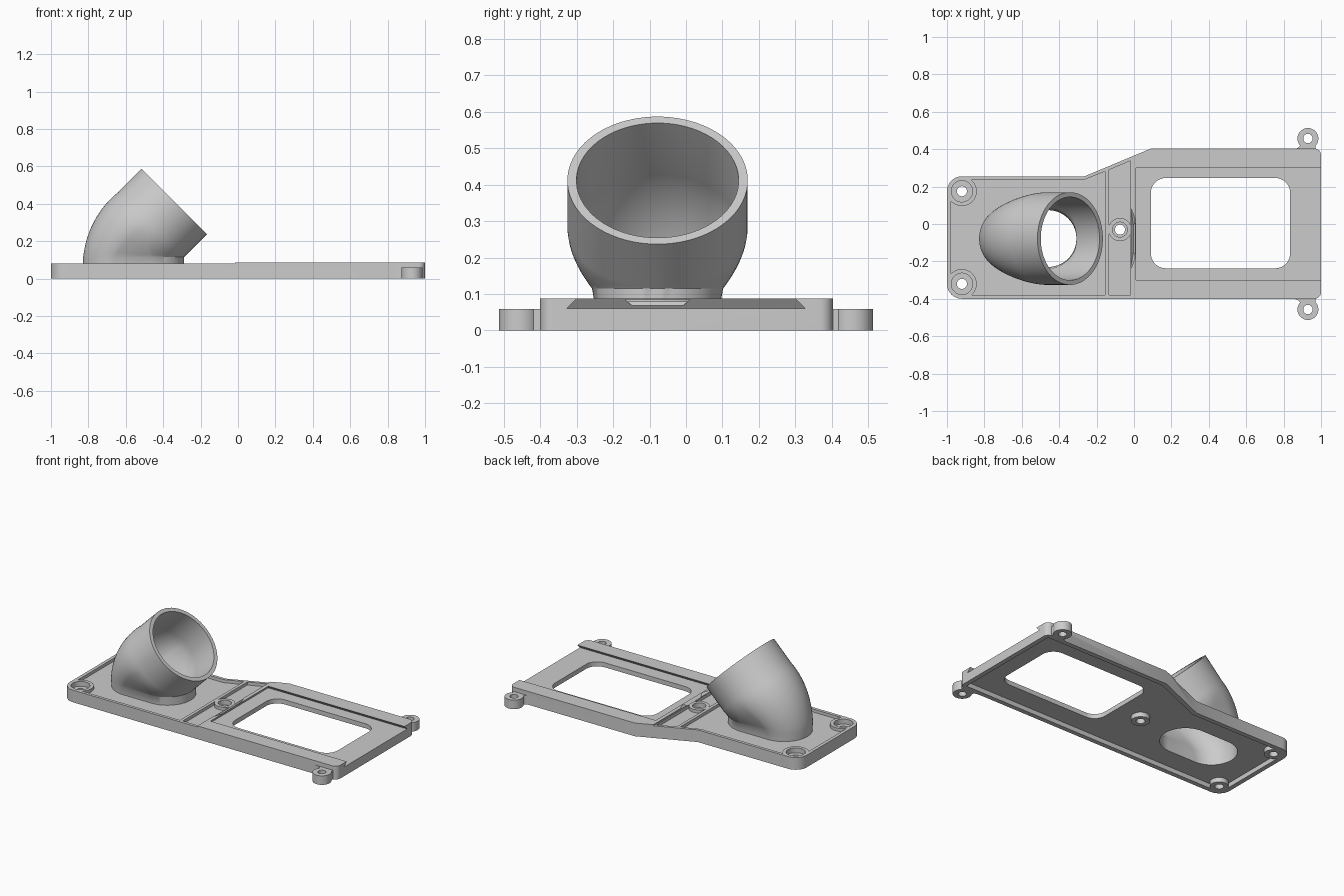
import bpy, bmesh, math
from mathutils import Vector

cube = bpy.data.objects.get("Cube")
if cube:
    bpy.data.objects.remove(cube, do_unlink=True)

grey = bpy.data.materials.new("plain_grey")
grey.use_nodes = True
grey.diffuse_color = (0.6, 0.6, 0.6, 1)
grey.node_tree.nodes["Principled BSDF"].inputs["Base Color"].default_value = (0.6, 0.6, 0.6, 1)


def loft(name, rings, closed=False):
    """Skin matching rings; cap the ends or join last to first."""
    bm = bmesh.new()
    rows = [[bm.verts.new(p) for p in ring] for ring in rings]
    pairs = list(zip(rows, rows[1:]))
    if closed:
        pairs.append((rows[-1], rows[0]))
    else:
        bm.faces.new(rows[0])
        bm.faces.new(rows[-1])
    for a, b in pairs:
        for i in range(len(a)):
            j = (i + 1) % len(a)
            bm.faces.new((a[i], a[j], b[j], b[i]))
    bmesh.ops.recalc_face_normals(bm, faces=bm.faces)
    mesh = bpy.data.meshes.new(name)
    bm.to_mesh(mesh)
    bm.free()
    obj = bpy.data.objects.new(name, mesh)
    mesh.materials.append(grey)
    bpy.context.collection.objects.link(obj)
    return obj


def prism(name, outline, z0, z1):
    return loft(name, [[(x, y, z) for x, y in outline] for z in (z0, z1)])


def rounded(corners, steps=8):
    """Fillet each (x, y, radius) corner of a polygon."""
    out = []
    for i, (x, y, r) in enumerate(corners):
        p = Vector((x, y))
        if r <= 0:
            out.append((x, y))
            continue
        a = (Vector(corners[i - 1][:2]) - p).normalized()
        b = (Vector(corners[(i + 1) % len(corners)][:2]) - p).normalized()
        half = a.angle(b) / 2
        centre = p + (a + b).normalized() * r / math.sin(half)
        va = p + a * r / math.tan(half) - centre
        vb = p + b * r / math.tan(half) - centre
        sweep = math.pi - 2 * half
        for k in range(steps + 1):
            t = sweep * k / steps
            spoke = (va * math.sin(sweep - t) + vb * math.sin(t)) / math.sin(sweep)
            out.append(tuple(centre + spoke))
    return out


def inset(corners, d):
    """Offset a counter-clockwise polygon inwards."""
    out = []
    for i, (x, y, r) in enumerate(corners):
        p = Vector((x, y))
        e1 = (p - Vector(corners[i - 1][:2])).normalized()
        e2 = (Vector(corners[(i + 1) % len(corners)][:2]) - p).normalized()
        n1, n2 = Vector((-e1.y, e1.x)), Vector((-e2.y, e2.x))
        q = p + (n1 + n2) * d / (1 + n1.dot(n2))
        out.append((q.x, q.y, max(r - d, 0)))
    return out


def box(x0, x1, y0, y1, r=0):
    return rounded([(x0, y0, r), (x1, y0, r), (x1, y1, r), (x0, y1, r)])


def stadium(cx, cy, s, w, n=64):
    """Two half circles of radius w, their centres s either side of cx."""
    angles = [2 * math.pi * (i + 0.5) / n for i in range(n)]
    return [(cx + math.copysign(s, math.cos(a)) + w * math.cos(a),
             cy + w * math.sin(a)) for a in angles]


def disc(x, y, r):
    return stadium(x, y, 0, r, 40)


def combine(target, tool, operation="DIFFERENCE"):
    mod = target.modifiers.new("combine", "BOOLEAN")
    mod.operation = operation
    mod.solver = "EXACT"
    mod.object = tool
    bpy.context.view_layer.objects.active = target
    bpy.ops.object.modifier_apply(modifier=mod.name)
    bpy.data.objects.remove(tool, do_unlink=True)


# Plate body with a lower left end
TOP, LOW, FLOOR, UNDER = 0.087, 0.08, 0.06, 0.03
outline = [(-1, -0.4, 0.08), (1, -0.4, 0.035), (1, 0.403, 0.035),
           (0.09, 0.403, 0), (-0.265, 0.255, 0), (-1, 0.255, 0.08)]
plate = prism("base_plate", rounded(outline), 0, TOP)
combine(plate, prism("step", box(-1.1, -0.015, -0.6, 0.6), LOW, 0.2))

# Shallow pockets on top and a hollow underside
pocket_a = [(-0.978, -0.38), (-0.155, -0.38), (-0.155, 0.281), (-0.27, 0.235), (-0.978, 0.235)]
pocket_b = [(-0.135, -0.38), (-0.02, -0.38), (-0.02, 0.337), (-0.135, 0.289)]
for pocket in (pocket_a, pocket_b):
    combine(plate, prism("pocket", pocket, FLOOR, 0.2))
combine(plate, prism("hollow", rounded(inset(outline, 0.03)), -0.1, UNDER))

# Dovetail slot, open at the right end
slot = []
for z, x0, y in ((FLOOR, -0.01, 0.328), (0.114, 0.03, 0.272)):
    slot.append([(x0, -y, z), (1.1, -y, z), (1.1, y, z), (x0, y, z)])
combine(plate, loft("slot", slot))
combine(plate, prism("window", box(0.09, 0.835, -0.237, 0.246, 0.08), -0.1, 0.2))

# Screw bosses: x, y, boss radius, counterbore radius
screws = [(-0.92, 0.175, 0.079, 0.057), (-0.92, -0.32, 0.079, 0.057), (-0.075, -0.03, 0.062, 0.04)]
for x, y, boss, bore in screws:
    combine(plate, prism("boss", disc(x, y, boss), 0.05, LOW), "UNION")
    combine(plate, prism("boss_foot", disc(x, y, 0.055), 0, 0.055), "UNION")
    combine(plate, prism("bore", disc(x, y, bore), 0.048, 0.2))
    combine(plate, prism("hole", disc(x, y, 0.027), -0.1, 0.2))

# Mounting ears
for side in (1, -1):
    neck = [(0.84, 0.385, 0), (0.84, 0.402, 0), (0.89, 0.402, 0.03), (0.89, 0.458, 0),
            (0.97, 0.458, 0), (0.97, 0.385, 0)]
    neck = [(x, side * y) for x, y in rounded(neck)]
    combine(plate, prism("ear_neck", neck, 0, 0.059), "UNION")
    combine(plate, prism("ear", disc(0.93, side * 0.457, 0.056), 0, 0.059), "UNION")
    combine(plate, prism("ear_hole", disc(0.93, side * 0.457, 0.025), -0.1, 0.2))

# Duct opening and the clearance arc in the dividing wall
CX, CY = -0.56, -0.078
combine(plate, prism("opening", stadium(CX, CY, 0.1, 0.152), -0.1, 0.2))
lean = math.sin(math.pi / 4)
arc = []
for shift in (0, 0.02):
    arc.append([(-0.345 + (u + shift) * lean, v + CY, 0.41 + (shift - u) * lean)
                for u, v in stadium(0, 0, 0, 0.488, 128)])
combine(plate, loft("clearance", arc))

# Angled duct: straight foot, bend about the inner corner, straight mouth
PX, PZ, BEND = -0.288, 0.115, 12


def section(t, lift, wall, w=None):
    theta = t * math.pi / 4
    half = 0.27 + (0.2475 - 0.27) * t
    w = w or 0.18 + (0.2475 - 0.18) * math.sin(t * math.pi / 2)
    c, s = math.cos(theta), math.sin(theta)
    ring = []
    for u, v in stadium(0, 0, half - w, w - wall):
        ring.append((PX + (u - half) * c + lift * s, CY + v, PZ + (half - u) * s + lift * c))
    return ring


def skin(wall_foot, wall_mouth):
    rings = [section(0, UNDER - PZ, wall_foot, 0.17), section(0, FLOOR - PZ, wall_foot, 0.17)]
    for k in range(BEND + 1):
        t = k / BEND
        rings.append(section(t, 0, wall_foot + (wall_mouth - wall_foot) * t))
    rings.append(section(1, 0.172, wall_mouth))
    return rings


duct = loft("angled_duct", skin(0, 0) + skin(0.018, 0.025)[::-1], closed=True)

# Smooth the curved walls and keep the edges crisp
bpy.ops.object.select_all(action="DESELECT")
for obj in (plate, duct):
    obj.select_set(True)
bpy.context.view_layer.objects.active = plate
bpy.ops.object.shade_smooth_by_angle(angle=math.radians(30))
